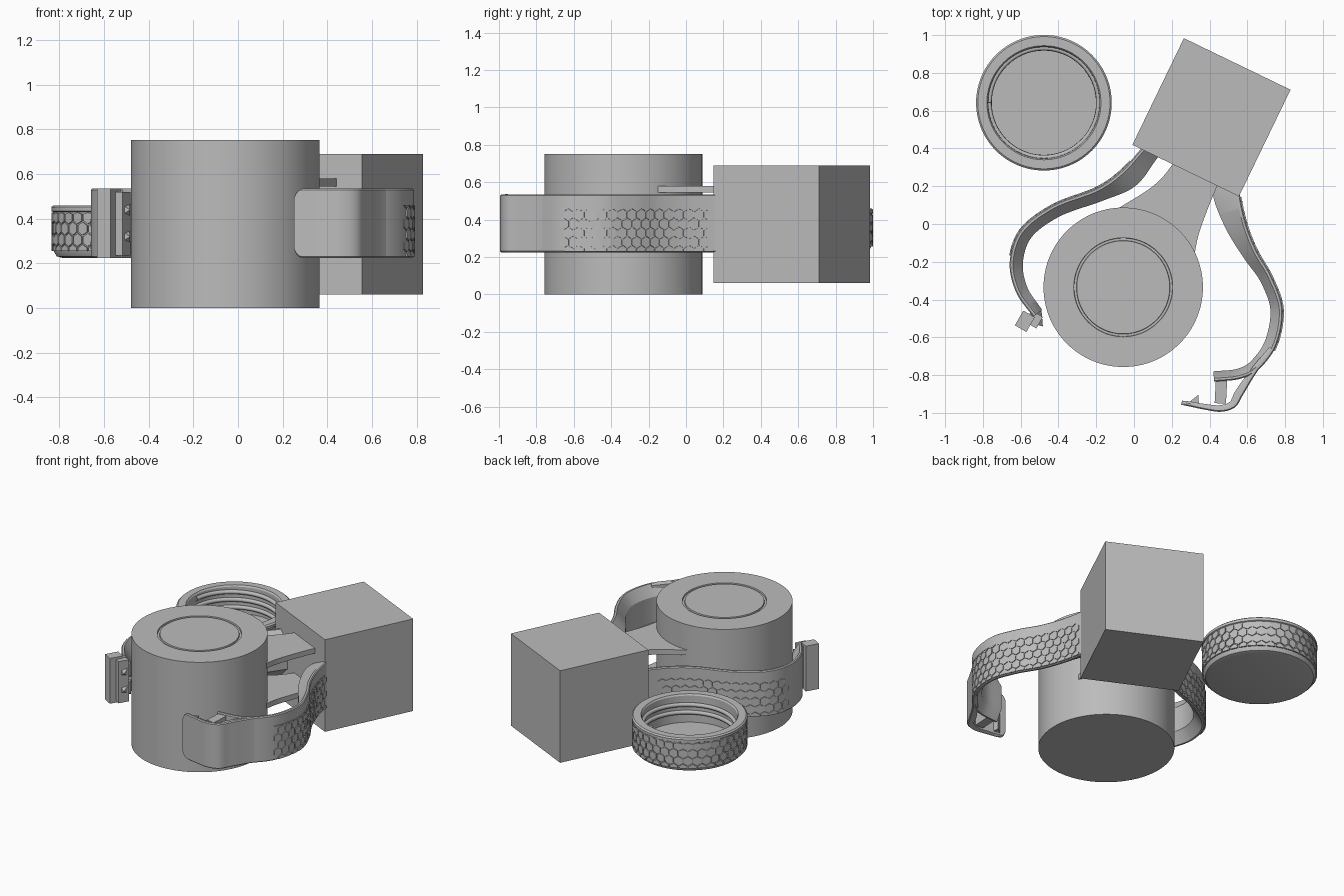
import bpy, bmesh, math
from math import sin, cos, pi
from mathutils import Vector

if "Cube" in bpy.data.objects:
    bpy.data.objects.remove(bpy.data.objects["Cube"])

grey = bpy.data.materials.new("plain_grey")
grey.use_nodes = True
grey.diffuse_color = (0.5, 0.5, 0.5, 1)
grey.node_tree.nodes["Principled BSDF"].inputs["Base Color"].default_value = (0.5, 0.5, 0.5, 1)

LOW, HIGH = 0.225, 0.535
MID = (LOW + HIGH) / 2


def finish(name, bm, smooth=False):
    bmesh.ops.recalc_face_normals(bm, faces=bm.faces)
    mesh = bpy.data.meshes.new(name)
    bm.to_mesh(mesh)
    bm.free()
    mesh.materials.append(grey)
    ob = bpy.data.objects.new(name, mesh)
    bpy.context.collection.objects.link(ob)
    if smooth:
        bpy.ops.object.select_all(action='DESELECT')
        ob.select_set(True)
        bpy.context.view_layer.objects.active = ob
        bpy.ops.object.shade_smooth_by_angle(angle=math.radians(32))
    return ob


def prism(name, outline, z0, z1, smooth=False):
    bm = bmesh.new()
    face = bm.faces.new([bm.verts.new((x, y, z0)) for x, y in outline])
    ext = bmesh.ops.extrude_face_region(bm, geom=[face])
    for v in ext["geom"]:
        if isinstance(v, bmesh.types.BMVert):
            v.co.z = z1
    return finish(name, bm, smooth)


def block(name, x, y, w, d, z0, z1, deg=0):
    c, s = cos(math.radians(deg)), sin(math.radians(deg))
    corners = [(-w / 2, -d / 2), (w / 2, -d / 2), (w / 2, d / 2), (-w / 2, d / 2)]
    return prism(name, [(x + c * a - s * b, y + s * a + c * b) for a, b in corners], z0, z1)


def lathe(name, profile, x, y, n=96):
    bm = bmesh.new()
    vs = [bm.verts.new((x + r, y, z)) for r, z in profile]
    es = [bm.edges.new(p) for p in zip(vs, vs[1:])]
    bmesh.ops.spin(bm, geom=vs + es, cent=(x, y, 0), axis=(0, 0, 1), angle=2 * pi, steps=n)
    bmesh.ops.remove_doubles(bm, verts=bm.verts, dist=0.0005)
    return finish(name, bm, True)


def spline(points, n=10):
    """Smooth curve through the points; every component is interpolated."""
    p = [Vector(q) for q in points]
    p = [2 * p[0] - p[1]] + p + [2 * p[-1] - p[-2]]
    out = []
    for a, b, c, d in zip(p, p[1:], p[2:], p[3:]):
        for i in range(n):
            t = i / n
            out.append(0.5 * (2 * b + (c - a) * t + (2 * a - 5 * b + 4 * c - d) * t ** 2
                              + (3 * b - a - 3 * c + d) * t ** 3))
    return out + [p[-2]]


def normals(path, side):
    res = []
    for i in range(len(path)):
        d = path[min(i + 1, len(path) - 1)] - path[max(i - 1, 0)]
        res.append(Vector((-d[1], d[0])).normalized() * side)
    return res


def strap(name, points, side, rim, slope):
    """Band along (x, y, thickness, height scale), chamfered on its inner side."""
    path = spline(points)
    bm = bmesh.new()
    rings = []
    for p, nv in zip(path, normals(path, side)):
        h = (HIGH - LOW) / 2 * p[3]
        e = min(0.006, p[2] / 4)
        sec = [(e, h), (rim, h), (p[2], h - slope)]
        sec = [(0, h - e)] + sec
        sec += [(o, -z) for o, z in reversed(sec)]
        rings.append([bm.verts.new((p[0] + nv.x * o, p[1] + nv.y * o, MID + z)) for o, z in sec])
    for a, b in zip(rings, rings[1:]):
        for i in range(len(a)):
            j = (i + 1) % len(a)
            bm.faces.new((a[i], a[j], b[j], b[i]))
    bm.faces.new(rings[0])
    bm.faces.new(rings[-1])
    finish(name, bm, True)
    return path


def honeycomb(name, path, side, start, end, z0, z1, columns):
    """Thin raised hexagons following a path, trimmed to the panel edges."""
    nrm = normals(path, side)
    dist = [0]
    for a, b in zip(path, path[1:]):
        dist.append(dist[-1] + (b.xy - a.xy).length)
    s0, s1 = start * dist[-1], end * dist[-1]
    w = (s1 - s0) / columns
    r = w / math.sqrt(3) * 0.87

    def place(s, z, lift):
        i = next((k for k in range(len(dist) - 2) if dist[k + 1] >= s), len(dist) - 2)
        t = (s - dist[i]) / (dist[i + 1] - dist[i])
        q = path[i].xy.lerp(path[i + 1].xy, t) - nrm[i].lerp(nrm[i + 1], t) * lift
        return (q.x, q.y, z)

    bm = bmesh.new()
    for row in range(int((z1 - z0) / (w * 0.866)) + 2):
        for col in range(columns):
            cs, cz = s0 + (col + 0.5 + 0.5 * (row % 2)) * w, z0 + row * w * 0.866
            hexa = [(cs + r * sin(k * pi / 3), min(z1, max(z0, cz + r * cos(k * pi / 3))))
                    for k in range(6)]
            if max(h[1] for h in hexa) - min(h[1] for h in hexa) < 0.008:
                continue
            top = [bm.verts.new(place(s, z, 0.006)) for s, z in hexa]
            base = [bm.verts.new(place(s, z, -0.003)) for s, z in hexa]
            bm.faces.new(top)
            for k in range(6):
                j = (k + 1) % 6
                bm.faces.new((top[k], top[j], base[j], base[k]))
    bmesh.ops.dissolve_degenerate(bm, dist=0.0002, edges=bm.edges)
    finish(name, bm)


# Main drum with a fine circular groove on its lid
lathe("drum", [(0, 0), (0.422, 0), (0.422, 0.752), (0.262, 0.752), (0.26, 0.743),
               (0.248, 0.743), (0.246, 0.752), (0, 0.752)], -0.057, -0.335, 128)

# Mounting cube
block("mount_cube", 0.41, 0.565, 0.627, 0.627, 0.06, 0.69, -25.8)

# Flared plates joining drum and cube
left_edge = spline([(0.26, 0.42), (0.2, 0.31), (0.1, 0.2), (-0.08, 0.085)], 6)
right_edge = spline([(0.32, -0.16), (0.35, -0.03), (0.44, 0.2), (0.5, 0.3)], 6)
for label, z in (("upper", 0.545), ("lower", 0.27)):
    prism(label + "_neck_plate", [tuple(p) for p in left_edge + [Vector((0, -0.1))] + right_edge],
          z, z + 0.035)

# Open cap with a threaded inside
CX, CY = -0.477, 0.642
lathe("cap", [(0, 0.225), (0.31, 0.225), (0.335, 0.232), (0.35, 0.258), (0.352, 0.43),
              (0.359, 0.434), (0.359, 0.452), (0.35, 0.46), (0.302, 0.46), (0.295, 0.45),
              (0.292, 0.27), (0, 0.27)], CX, CY)
circle = [Vector((CX + 0.352 * cos(a), CY + 0.352 * sin(a)))
          for a in (2 * pi * i / 96 for i in range(97))]
honeycomb("cap_grip", circle, 1, 0, 1, 0.255, 0.428, 38)
curve = bpy.data.curves.new("cap_thread", 'CURVE')
curve.dimensions = '3D'
curve.bevel_depth = 0.014
curve.bevel_resolution = 2
line = curve.splines.new('POLY')
line.points.add(160)
for i, pt in enumerate(line.points):
    a = i / 160 * 5 * pi
    pt.co = (CX + 0.29 * cos(a), CY + 0.29 * sin(a), 0.295 + 0.13 * i / 160, 1)
curve.materials.append(grey)
bpy.context.collection.objects.link(bpy.data.objects.new("cap_thread", curve))

# Right arm, ending in a clasp tongue
path = strap("right_arm", [(0.09, 0.46, 0.09, 1), (0.03, 0.39, 0.1, 1), (-0.07, 0.28, 0.11, 1),
                           (-0.2, 0.19, 0.075, 1), (-0.43, 0.1, 0.07, 1), (-0.6, -0.03, 0.07, 1),
                           (-0.658, -0.2, 0.07, 1), (-0.625, -0.36, 0.065, 1),
                           (-0.535, -0.49, 0.06, 1)], 1, 0.018, 0.07)
honeycomb("right_arm_grip", path, 1, 0.12, 0.72, 0.23, 0.46, 14)
block("clasp_tongue", -0.578, -0.515, 0.07, 0.09, LOW, HIGH, -30)
block("clasp_tongue_step", -0.53, -0.505, 0.07, 0.07, LOW + 0.01, HIGH - 0.015, -30)
for name, z in (("lower_catch", 0.32), ("upper_catch", 0.44)):
    bm = bmesh.new()
    bmesh.ops.create_cone(bm, segments=4, radius1=0.07, radius2=0, depth=0.07, cap_ends=True)
    ob = finish(name, bm)
    ob.location = (-0.505, -0.515, z)
    ob.rotation_euler = (pi / 2, pi / 4, math.radians(40))

# Left arm
path = strap("left_arm", [(0.56, 0.24, 0.14, 1), (0.562, 0.15, 0.14, 1), (0.595, 0, 0.11, 1),
                          (0.65, -0.14, 0.08, 1), (0.73, -0.28, 0.065, 1), (0.787, -0.45, 0.065, 1),
                          (0.755, -0.64, 0.065, 1), (0.66, -0.77, 0.06, 1), (0.56, -0.82, 0.055, 1),
                          (0.425, -0.835, 0.055, 1)], -1, 0.018, 0.07)
honeycomb("left_arm_grip", path, -1, 0.07, 0.7, 0.23, 0.46, 15)

# Buckle lever with a rounded tip, its pin block and hook
strap("buckle_lever", [(0.74, -0.67, 0.03, 1), (0.65, -0.785, 0.035, 1), (0.58, -0.9, 0.045, 1),
                       (0.535, -0.97, 0.04, 1), (0.46, -0.994, 0.035, 1), (0.37, -0.982, 0.03, 1),
                       (0.29, -0.965, 0.026, 1), (0.265, -0.96, 0.024, 0.93),
                       (0.25, -0.957, 0.022, 0.75)], -1, 0.015, 0.008)
block("buckle_pin", 0.46, -0.89, 0.06, 0.12, LOW + 0.01, HIGH - 0.01, -3)
prism("buckle_hook", [(0.29, -0.945), (0.345, -0.96), (0.34, -0.905)], LOW + 0.02, HIGH - 0.02)
